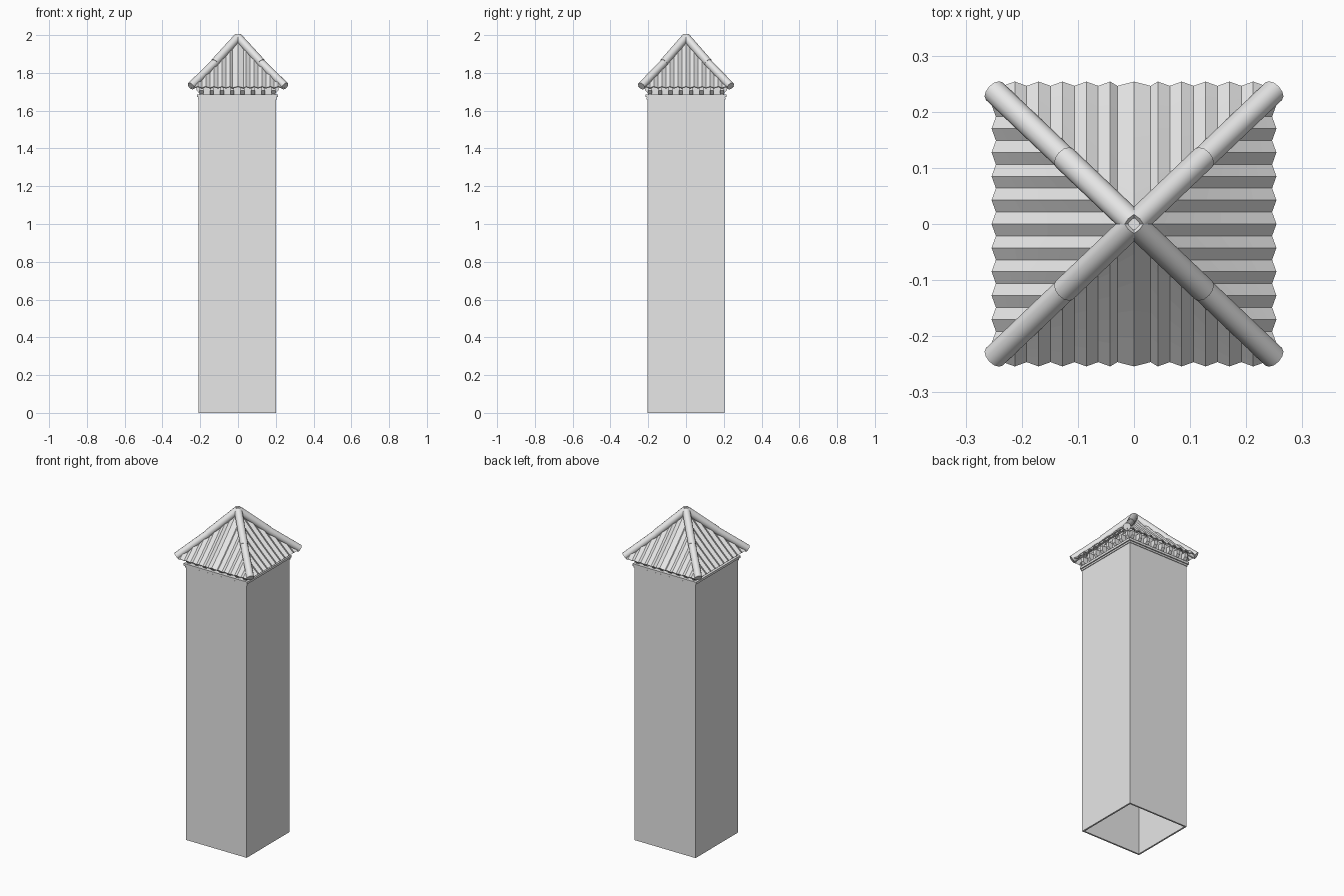
import bpy, bmesh, math
from mathutils import Vector, Matrix

if "Cube" in bpy.data.objects:
    bpy.data.objects.remove(bpy.data.objects["Cube"])

stone = bpy.data.materials.new("light_grey")
stone.use_nodes = True
stone.diffuse_color = (0.8, 0.8, 0.8, 1)
stone.node_tree.nodes["Principled BSDF"].inputs["Base Color"].default_value = (0.8, 0.8, 0.8, 1)

CX = -0.003      # tower axis
EAVE = 0.25      # roof half width
EAVE_Z, TOP_Z = 1.725, 1.982


def finish(name, bm):
    bmesh.ops.recalc_face_normals(bm, faces=bm.faces)
    mesh = bpy.data.meshes.new(name)
    bm.to_mesh(mesh)
    bm.free()
    mesh.materials.append(stone)
    obj = bpy.data.objects.new(name, mesh)
    bpy.context.collection.objects.link(obj)
    return obj


def square_tube(name, half, z0, z1, wall):
    """Hollow square wall, open above and below."""
    bm = bmesh.new()
    loops = []
    for r, z in ((half, z0), (half, z1), (half - wall, z1), (half - wall, z0)):
        loops.append([bm.verts.new((CX + r * sx, r * sy, z))
                      for sx, sy in ((-1, -1), (1, -1), (1, 1), (-1, 1))])
    for a, b in zip(loops, loops[1:] + loops[:1]):
        for i in range(4):
            j = (i + 1) % 4
            bm.faces.new((a[i], a[j], b[j], b[i]))
    return finish(name, bm)


def roof_height(d):
    """Slightly sagging slope, d measured out from the centre."""
    t = d / EAVE
    return TOP_Z + (EAVE_Z - TOP_Z) * t - 0.03 * t * (1 - t)


# Tower shaft, cornice mouldings and the recessed wall under the eaves
square_tube("shaft", 0.205, 0, 1.665, 0.01)
square_tube("cornice_lower", 0.209, 1.66, 1.669, 0.03)
square_tube("cornice_upper", 0.214, 1.672, 1.686, 0.035)
square_tube("cornice_neck", 0.207, 1.667, 1.675, 0.03)
square_tube("eave_wall", 0.188, 1.68, 1.755, 0.01)

# Flared brackets beneath the eaves
bm = bmesh.new()
profile = ((0.18, 1.684), (0.195, 1.684), (0.217, 1.708), (0.217, 1.735), (0.18, 1.735))
for side in range(4):
    turn = Matrix.Rotation(side * math.pi / 2, 3, "Z")
    for k in range(8):
        s = (k - 3.5) * 0.0545
        ends = []
        for w in (-0.01, 0.01):
            ends.append([bm.verts.new(turn @ Vector((s + w, -d, z)) + Vector((CX, 0, 0)))
                         for d, z in profile])
            bm.faces.new(ends[-1])
        for i in range(5):
            j = (i + 1) % 5
            bm.faces.new((ends[0][i], ends[0][j], ends[1][j], ends[1][i]))
finish("brackets", bm)

# Corrugated roof panels: alternate crests and valleys run up to the hips
PITCH, WAVE, STEPS = 0.0425, 0.0055, 5
bm = bmesh.new()
for side in range(4):
    turn = Matrix.Rotation(side * math.pi / 2, 3, "Z")
    columns = []
    for k in range(-11, 12):
        s = k * PITCH / 2
        if abs(k) == 1 and side % 2 == 0:
            s *= 1.4            # broad middle crest on front and back
        lift = WAVE if k % 2 == 0 else -WAVE
        column = []
        for n in range(STEPS + 1):
            d = EAVE + (abs(s) - EAVE) * n / STEPS
            v = Vector((s, -d - lift * 0.7, roof_height(d) + lift * 0.7))
            column.append(bm.verts.new(turn @ v))
        columns.append(column)
    for a, b in zip(columns, columns[1:]):
        for n in range(STEPS):
            bm.faces.new((a[n], b[n], b[n + 1], a[n + 1]))
roof = finish("roof_panels", bm)
if sum(p.normal.z for p in roof.data.polygons) < 0:
    roof.data.flip_normals()
thick = roof.modifiers.new("thickness", "SOLIDIFY")
thick.thickness = 0.006
thick.offset = -1

# Round hip tiles, an upper one lapping over a lower one on each corner


def tube(bm, start, end, radius):
    axis = end - start
    rot = axis.to_track_quat("Z", "Y").to_matrix().to_4x4()
    bmesh.ops.create_cone(bm, cap_ends=True, segments=12, radius1=radius, radius2=radius,
                          depth=axis.length, matrix=Matrix.Translation((start + end) / 2) @ rot)


for name, d0, d1, rise, radius in (("hip_tiles_lower", 0.105, 0.249, 0.004, 0.0215),
                                   ("hip_tiles_upper", 0.0, 0.124, 0.007, 0.0225)):
    bm = bmesh.new()
    for sx in (-1, 1):
        for sy in (-1, 1):
            ends = [Vector((sx * d, sy * d * 0.95, roof_height(d) + rise)) for d in (d0, d1)]
            tube(bm, *ends, radius)
    tiles = finish(name, bm)
    bpy.ops.object.select_all(action="DESELECT")
    tiles.select_set(True)
    bpy.context.view_layer.objects.active = tiles
    bpy.ops.object.shade_smooth_by_angle(angle=math.radians(40))

# Small cap block at the peak
bm = bmesh.new()
bmesh.ops.create_cube(bm, size=1, matrix=Matrix.Translation((0, 0, 1.985))
                      @ Matrix.Rotation(0.15, 4, "Z") @ Matrix.Diagonal((0.02, 0.02, 0.03, 1)))
finish("peak_cap", bm)
